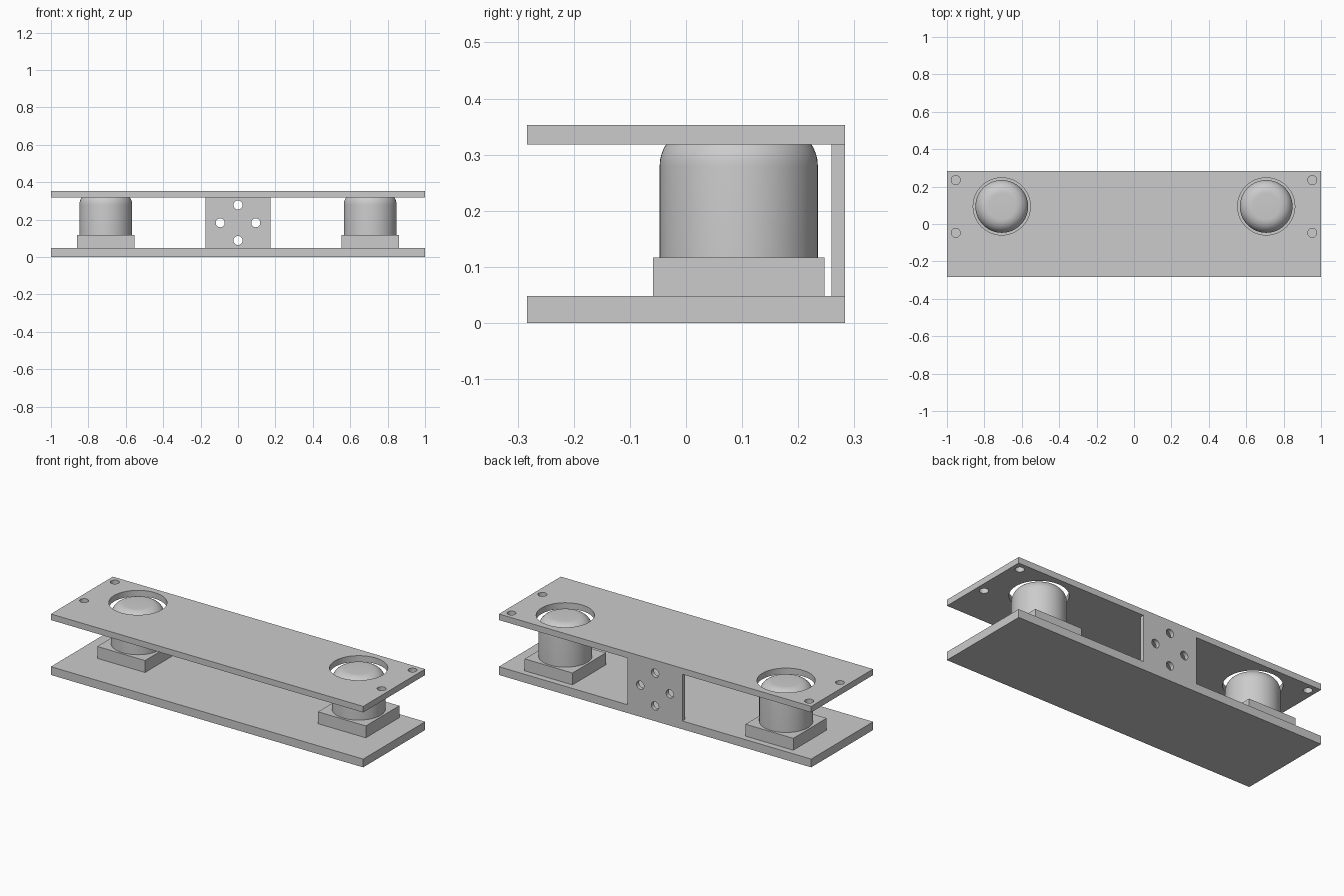
import bpy, bmesh
from math import sin, cos, pi, radians
from mathutils import Matrix, Vector

old = bpy.data.objects.get("Cube")
if old:
    bpy.data.objects.remove(old, do_unlink=True)

GREY = (0.6, 0.6, 0.6, 1.0)
grey = bpy.data.materials.new("plain grey")
grey.use_nodes = True
grey.diffuse_color = GREY
grey.node_tree.nodes["Principled BSDF"].inputs["Base Color"].default_value = GREY

SENSOR_X, SENSOR_Y = 0.707, 0.094
SCREW_R = 0.024


def add_mesh(name, bm, smooth=False):
    bmesh.ops.recalc_face_normals(bm, faces=bm.faces)
    mesh = bpy.data.meshes.new(name)
    bm.to_mesh(mesh)
    bm.free()
    mesh.materials.append(grey)
    obj = bpy.data.objects.new(name, mesh)
    bpy.context.collection.objects.link(obj)
    if smooth:
        bpy.ops.object.select_all(action='DESELECT')
        obj.select_set(True)
        bpy.context.view_layer.objects.active = obj
        bpy.ops.object.shade_smooth_by_angle(angle=radians(35))
    return obj


def box(name, size, centre):
    bm = bmesh.new()
    bmesh.ops.create_cube(bm, size=1,
                          matrix=Matrix.Translation(centre) @ Matrix.Diagonal((*size, 1)))
    return add_mesh(name, bm)


def circle(x, y, r, n=48):
    return [(x + r * cos(2 * pi * i / n), y + r * sin(2 * pi * i / n)) for i in range(n)]


def drilled_plate(name, width, height, thickness, holes, matrix):
    """Flat rectangle with round holes (x, y, radius), filled and extruded."""
    w, h = width / 2, height / 2
    outlines = [[(-w, -h), (w, -h), (w, h), (-w, h)]] + [circle(*hole) for hole in holes]
    curve = bpy.data.curves.new(name + " outline", 'CURVE')
    curve.dimensions = '2D'
    curve.fill_mode = 'BOTH'
    curve.extrude = thickness / 2
    for pts in outlines:
        spline = curve.splines.new('POLY')
        spline.points.add(len(pts) - 1)
        for p, (x, y) in zip(spline.points, pts):
            p.co = (x, y, 0, 1)
        spline.use_cyclic_u = True
    temp = bpy.data.objects.new(name + " outline", curve)
    bpy.context.collection.objects.link(temp)
    graph = bpy.context.evaluated_depsgraph_get()
    mesh = bpy.data.meshes.new_from_object(temp.evaluated_get(graph))
    bm = bmesh.new()
    bm.from_mesh(mesh)
    bpy.data.objects.remove(temp, do_unlink=True)
    bpy.data.curves.remove(curve)
    bpy.data.meshes.remove(mesh)
    bmesh.ops.remove_doubles(bm, verts=bm.verts, dist=0.0001)
    bm.transform(matrix)
    return add_mesh(name, bm, smooth=True)


def lathe(name, profile, centre, steps=64):
    bm = bmesh.new()
    verts = [bm.verts.new((r, 0, z)) for r, z in profile]
    edges = [bm.edges.new(pair) for pair in zip(verts, verts[1:])]
    bmesh.ops.spin(bm, geom=verts + edges, cent=(0, 0, 0), axis=(0, 0, 1),
                   angle=2 * pi, steps=steps)
    bmesh.ops.remove_doubles(bm, verts=bm.verts, dist=0.0001)
    bm.transform(Matrix.Translation(centre))
    return add_mesh(name, bm, smooth=True)


# Bottom plate
box("bottom_plate", (2, 0.566, 0.048), (0, 0, 0.024))

# Top plate with two large openings and four screw holes
top_holes = []
for side in (-1, 1):
    top_holes.append((side * SENSOR_X, SENSOR_Y, 0.153))
    for dy in (-0.141, 0.141):
        top_holes.append((side * 0.953, SENSOR_Y + dy, SCREW_R))
drilled_plate("top_plate", 2, 0.566, 0.035, top_holes, Matrix.Translation((0, 0, 0.3355)))

# Back bracket joining the plates, with four screw holes in a diamond
bracket_holes = [(0.095 * cos(i * pi / 2), 0.095 * sin(i * pi / 2), SCREW_R) for i in range(4)]
drilled_plate("back_bracket", 0.35, 0.27, 0.024, bracket_holes,
              Matrix.Translation((0, 0.271, 0.183)) @ Matrix.Rotation(pi / 2, 4, 'X'))

# Round-topped posts on square bases
R, FILLET, SHOULDER = 0.141, 0.07, 0.28
arc = [(R - FILLET + FILLET * cos(a), SHOULDER + FILLET * sin(a))
       for a in (i * pi / 20 for i in range(11))]
profile = [(0, 0.117), (R, 0.117)] + arc + [(0, SHOULDER + FILLET)]
for side, label in ((1, "left"), (-1, "right")):
    x = side * SENSOR_X
    box(label + "_post_base", (0.306, 0.306, 0.069), (x, SENSOR_Y, 0.0825))
    lathe(label + "_post", profile, Vector((x, SENSOR_Y, 0)))
